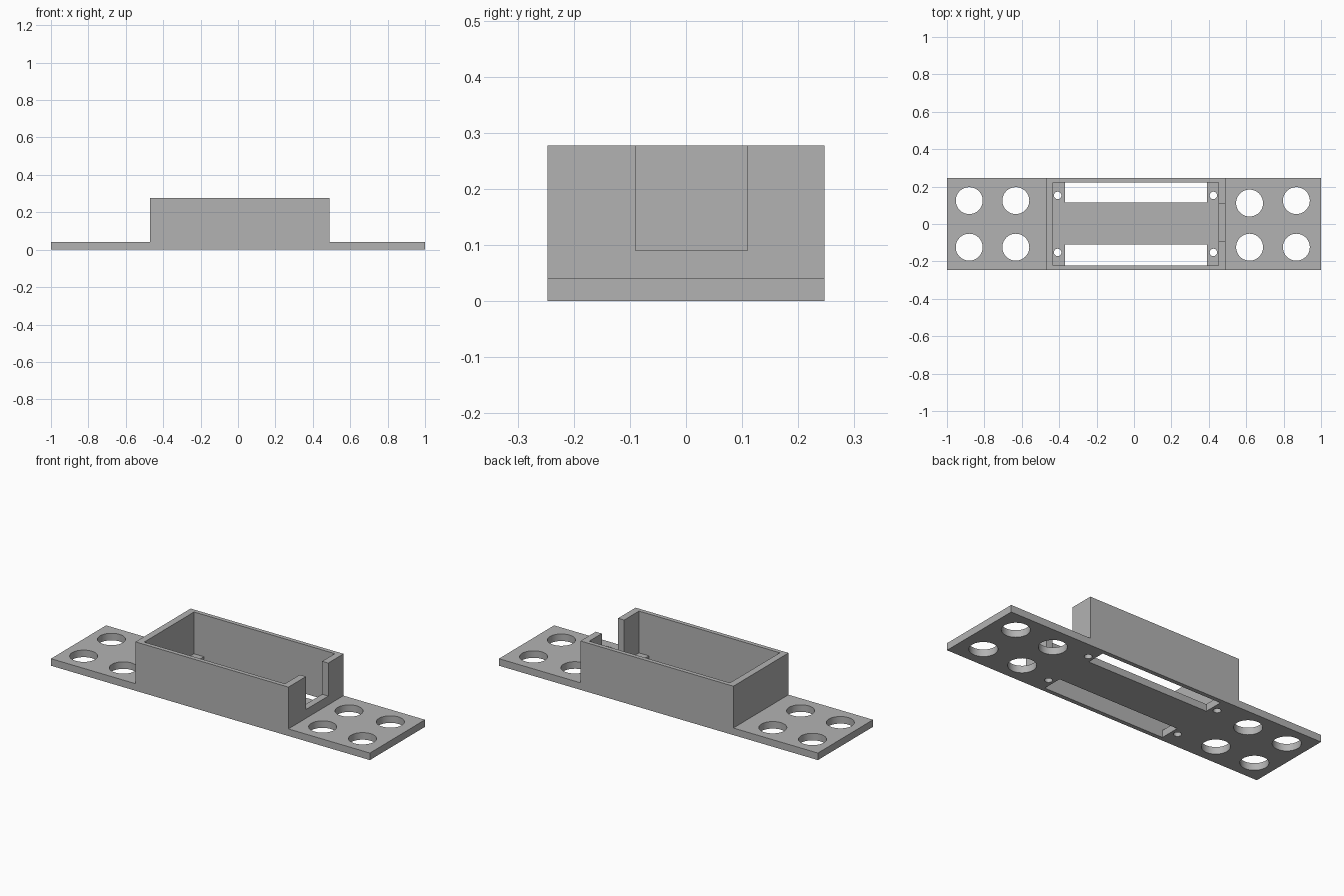
import bpy, bmesh, math
from mathutils import Matrix, Vector

cube = bpy.data.objects.get("Cube")
if cube:
    bpy.data.objects.remove(cube, do_unlink=True)

grey = bpy.data.materials.new("plain grey")
grey.use_nodes = True
colour = (0.45, 0.45, 0.45, 1)
grey.diffuse_color = colour
grey.node_tree.nodes["Principled BSDF"].inputs["Base Color"].default_value = colour

HALF_Y = 0.247
PLATE = 0.04
TOP = 0.277


def make_object(name, bm):
    bmesh.ops.recalc_face_normals(bm, faces=bm.faces)
    mesh = bpy.data.meshes.new(name)
    bm.to_mesh(mesh)
    bm.free()
    mesh.materials.append(grey)
    obj = bpy.data.objects.new(name, mesh)
    bpy.context.collection.objects.link(obj)
    return obj


def cut(target, bm):
    cutter = make_object("cutter", bm)
    cutter.hide_render = True
    mod = target.modifiers.new("cut", "BOOLEAN")
    mod.operation = "DIFFERENCE"
    mod.solver = "EXACT"
    mod.object = cutter
    bpy.context.view_layer.objects.active = target
    bpy.ops.object.modifier_apply(modifier=mod.name)
    bpy.data.objects.remove(cutter, do_unlink=True)


def box(low, high):
    bm = bmesh.new()
    low, high = Vector(low), Vector(high)
    place = Matrix.Translation((low + high) / 2) @ Matrix.Diagonal((*(high - low), 1))
    bmesh.ops.create_cube(bm, size=1, matrix=place)
    return bm


def drill(target, x, y, radius, sides):
    bm = bmesh.new()
    bmesh.ops.create_cone(bm, cap_ends=True, segments=sides, radius1=radius,
                          radius2=radius, depth=0.3,
                          matrix=Matrix.Translation((x, y, PLATE / 2)))
    cut(target, bm)


# Mounting plate with raised housing, extruded from its front outline
outline = [(-1, 0), (1, 0), (1, PLATE), (0.489, PLATE), (0.489, TOP),
           (-0.47, TOP), (-0.47, PLATE), (-1, PLATE)]
bm = bmesh.new()
face = bm.faces.new([bm.verts.new((x, -HALF_Y, z)) for x, z in outline])
grown = bmesh.ops.extrude_face_region(bm, geom=[face])["geom"]
bmesh.ops.translate(bm, vec=(0, 2 * HALF_Y, 0),
                    verts=[v for v in grown if isinstance(v, bmesh.types.BMVert)])
body = make_object("mounting_housing", bm)

# Open cavity and the notch in the left end wall
cut(body, box((-0.432, -0.223, PLATE), (0.451, 0.223, 0.4)))
cut(body, box((0.4, -0.09, 0.09), (0.6, 0.11, 0.4)))

# Long slots in the floor, beside the side walls
cut(body, box((-0.37, 0.115, -0.1), (0.389, 0.223, 0.1)))
cut(body, box((-0.37, -0.223, -0.1), (0.389, -0.109, 0.1)))

# Large mounting holes in the two end flanges
for x in (-0.881, -0.632, 0.618, 0.868):
    for y in (-0.124, 0.125):
        drill(body, x, 0.112 if x == 0.618 and y > 0 else y, 0.072, 48)

# Small screw holes in the cavity corners
for x in (-0.408, 0.424):
    for y in (-0.152, 0.153):
        drill(body, x, y, 0.02, 24)

# Smooth hole walls, crisp edges
bpy.ops.object.select_all(action="DESELECT")
body.select_set(True)
bpy.context.view_layer.objects.active = body
bpy.ops.object.shade_smooth_by_angle(angle=math.radians(30))
